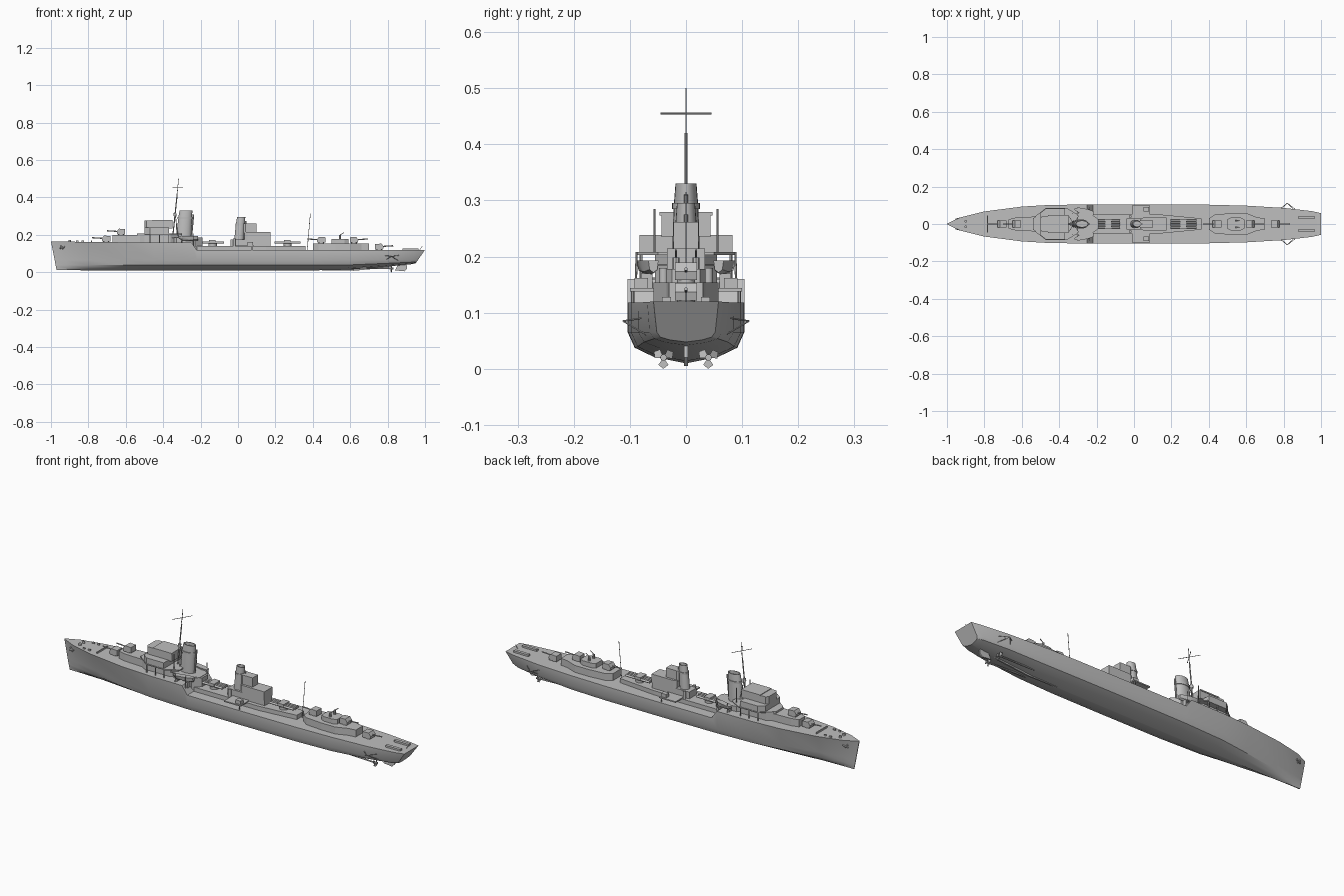
import bpy, bmesh, math
from mathutils import Vector, Matrix

if "Cube" in bpy.data.objects:
    bpy.data.objects.remove(bpy.data.objects["Cube"], do_unlink=True)

GREY = (.52, .52, .52, 1)
paint = bpy.data.materials.new("warship grey")
paint.use_nodes = True
paint.diffuse_color = GREY
paint.node_tree.nodes["Principled BSDF"].inputs["Base Color"].default_value = GREY


def finish(name, bm, smooth=None):
    """Turn a bmesh into a painted object, optionally smooth below an angle."""
    bmesh.ops.recalc_face_normals(bm, faces=bm.faces)
    mesh = bpy.data.meshes.new(name)
    bm.to_mesh(mesh)
    bm.free()
    mesh.materials.append(paint)
    if smooth:
        for face in mesh.polygons:
            face.use_smooth = True
        mesh.set_sharp_from_angle(angle=math.radians(smooth))
    obj = bpy.data.objects.new(name, mesh)
    bpy.context.collection.objects.link(obj)
    return obj


def loft(name, rings, smooth=None):
    """Skin closed rings of equal length and cap both ends."""
    bm = bmesh.new()
    loops = [[bm.verts.new(p) for p in ring] for ring in rings]
    count = len(loops[0])
    for low, high in zip(loops, loops[1:]):
        for i in range(count):
            j = (i + 1) % count
            bm.faces.new((low[i], low[j], high[j], high[i]))
    bm.faces.new(loops[0])
    bm.faces.new(loops[-1])
    return finish(name, bm, smooth)


def box(name, x0, x1, y0, y1, z0, z1):
    flat = [(x0, y0), (x1, y0), (x1, y1), (x0, y1)]
    return loft(name, [[(x, y, z) for x, y in flat] for z in (z0, z1)])


def house(name, half, z0, z1):
    """Deckhouse from half of its plan outline, mirrored across the centreline."""
    plan = half + [(x, -y) for x, y in reversed(half)]
    return loft(name, [[(x, y, z) for x, y in plan] for z in (z0, z1)])


def slab(name, side, y0, y1):
    """Side profile extruded across the ship."""
    return loft(name, [[(x, y, z) for x, z in side] for y in (y0, y1)])


def rod(name, start, end, radius, sides=8):
    start, end = Vector(start), Vector(end)
    bm = bmesh.new()
    turn = (end - start).to_track_quat('Z', 'Y').to_matrix().to_4x4()
    bmesh.ops.create_cone(bm, cap_ends=True, segments=sides, radius1=radius, radius2=radius,
                          depth=(end - start).length,
                          matrix=Matrix.Translation((start + end) / 2) @ turn)
    return finish(name, bm, 40)


def oval(x, z, length, width, sides=20):
    steps = [math.tau * i / sides for i in range(sides)]
    return [(x + length * math.cos(a), width * math.sin(a), z) for a in steps]


# Hull: position, deck half width, bilge half width, deck height, keel height, end rake
stations = [
    (-1, .002, .002, .165, .012, .03), (-.93, .035, .012, .164, .012, .015),
    (-.8, .067, .034, .162, .01, 0), (-.6, .093, .07, .16, .01, 0),
    (-.45, .102, .092, .16, .01, 0), (-.25, .104, .101, .16, .01, 0),
    (-.22, .104, .102, .118, .01, 0), (.1, .104, .104, .118, .01, 0),
    (.4, .103, .103, .118, .01, 0), (.6, .098, .098, .118, .014, 0),
    (.8, .086, .085, .118, .03, -.01), (.95, .069, .065, .119, .042, -.03),
    (1, .058, .052, .12, .048, -.05)]
rings = []
for x, deck, bilge, top, keel, rake in stations:
    rise = .065 - keel
    half = [(.002, keel), (bilge * .55, keel + rise * .2), (bilge * .88, keel + rise * .5),
            (bilge, keel + rise), (deck, top)]
    half = [(x + rake * (top - z) / (top - keel), y, z) for y, z in half]
    rings.append(half + [(px, -y, z) for px, y, z in reversed(half)])
loft("hull", rings, 28)
slab("skeg", [(.45, .02), (.45, .01), (.62, .008), (.8, .025), (.84, .045), (.6, .03)], -.004, .004)
slab("rudder", [(.84, .01), (.89, .005), (.905, .02), (.9, .05), (.86, .05)], -.004, .004)

# Propellers, shafts, guards and anchors on both sides
for s in (1, -1):
    hub = Vector((.82, s * .04, .02))
    rod("propeller_shaft", (.58, s * .035, .025), hub, .004)
    rod("propeller_hub", hub - Vector((.01, 0, 0)), hub + Vector((.012, 0, 0)), .006)
    for k in range(3):
        a = math.tau * k / 3 + .5
        out = Vector((0, math.cos(a), math.sin(a)))
        across = Vector((.4, -math.sin(a), math.cos(a))) * .009
        thick = Vector((.001, 0, 0))
        blade = [hub, hub + out * .013 + across, hub + out * .02, hub + out * .013 - across]
        loft("propeller_blade", [[p - thick for p in blade], [p + thick for p in blade]])
    tip = (.82, s * .112, .085)
    for x in (.78, .86):
        rod("propeller_guard", (x, s * .08, .09), tip, .0015, 6)
        rod("propeller_guard_brace", (x, s * .07, .06), tip, .0015, 6)
    rod("anchor_shank", (-.95, s * .024, .142), (-.935, s * .026, .125), .004)
    rod("anchor_arms", (-.953, s * .025, .128), (-.925, s * .032, .136), .004)

# Forward gun deck, bridge and wings
house("forward_deckhouse", [(-.67, .025), (-.63, .035), (-.52, .04)], .158, .198)
house("bridge_base", [(-.54, .03), (-.5, .055), (-.36, .055), (-.32, .03)], .158, .208)
house("bridge_platform", [(-.53, .04), (-.47, .086), (-.36, .086), (-.3, .05)], .203, .208)
house("bridge_wings", [(-.5, .06), (-.47, .083), (-.37, .083)], .205, .238)
house("upper_bridge", [(-.5, .03), (-.49, .044), (-.35, .044)], .235, .276)
box("bridge_roof", -.46, -.35, -.047, .047, .273, .279)
for s in (1, -1):
    for x in (-.47, -.42, -.37):
        rod("bridge_post", (x, s * .08, .158), (x, s * .08, .205), .0025, 6)
    rod("wing_lamp", (-.33, s * .056, .208), (-.33, s * .056, .285), .002, 6)

# Raised midship decks
house("funnel_house", [(-.36, .03), (-.33, .055), (-.23, .055), (-.19, .025)], .118, .185)
house("funnel_platform", [(-.36, .05), (-.29, .06), (-.2, .03)], .182, .187)
house("midship_house", [(-.22, .05), (.15, .05), (.36, .03)], .117, .14)
box("midship_platform", -.01, .085, -.1, .1, .138, .144)
box("engine_house", -.04, .175, -.03, .03, .138, .175)
house("aft_control_house", [(.035, .025), (.05, .034), (.175, .034)], .17, .214)
house("searchlight_block", [(.03, .015), (.04, .022), (.1, .022)], .21, .262)
for s in (1, -1):
    rod("platform_post", (.075, s * .095, .117), (.075, s * .095, .14), .003, 6)
    rod("ventilator", (-.02, s * .04, .14), (-.02, s * .04, .18), .008, 10)
    box("light_gun_tub", .05, .08, s * .08 - .012, s * .08 + .012, .144, .162)

# Funnels with a collar and a recessed top
for name, x, base, top, length, width in (("forward", -.29, .18, .33, .04, .022),
                                          ("after", .005, .165, .295, .026, .019)):
    lean = .012
    loft(name + "_funnel", [oval(x, base, length, width * 1.15),
                            oval(x + lean * .6, top - .04, length * .92, width),
                            oval(x + lean, top, length * .85, width * .85),
                            oval(x + lean, top, length * .75, width * .7),
                            oval(x + lean, top - .015, length * .75, width * .7)], 35)
    loft(name + "_funnel_collar", [oval(x + lean * .6, top - z, length, width * 1.15)
                                   for z in (.045, .035)], 35)
    rod(name + "_steam_pipe", (x + length, 0, base), (x + length + lean, 0, top - .02), .004)

# Masts with crossed yards
rod("foremast", (-.35, 0, .18), (-.325, 0, .42), .003)
rod("foremast_tip", (-.325, 0, .42), (-.318, 0, .5), .0015, 6)
for s in (1, -1):
    rod("yard", (-.35, s * .045, .455), (-.295, -s * .045, .455), .0015, 6)
    rod("foremast_leg", (-.32, s * .02, .187), (-.336, 0, .31), .002, 6)
rod("lookout", (-.338, 0, .3), (-.336, 0, .315), .008, 10)
rod("mainmast", (.37, 0, .118), (.387, 0, .315), .0015, 6)

# Ship's boats on chocks
for s in (1, -1):
    parts = []
    for along, wide, keel in ((-.055, .002, .02), (-.03, .014, .004), (.02, .015, .002), (.05, .009, .006)):
        half = [(0, keel), (wide * .75, keel + .006), (wide, .028)]
        ring = half + [(-w, h) for w, h in reversed(half[1:])]
        parts.append([(-.265 + along + .0 * w, s * (.068 - along * .2) + w, .165 + h) for w, h in ring])
    loft("ship_boat", parts, 40)
    for x in (-.3, -.24):
        box("boat_chock", x - .004, x + .004, s * .07 - .01, s * .07 + .01, .118, .17)
        rod("boat_davit", (x, s * .09, .118), (x, s * .088, .208), .002, 6)

# Torpedo tube banks
for x, length in ((-.135, .06), (.265, .07)):
    rod("tube_turntable", (x, 0, .138), (x, 0, .153), .022, 16)
    for k in range(4):
        y = (k - 1.5) * .012
        rod("torpedo_tube", (x - length, y, .159), (x + length, y, .159), .0058, 10)
    box("tube_shield", x - .02, x + .015, -.025, .025, .158, .172)

# After deckhouse and light gun platform
house("after_deckhouse", [(.4, .03), (.43, .05), (.52, .058), (.6, .058), (.66, .035), (.7, .03)], .117, .154)
house("after_gun_platform", [(.5, .025), (.52, .035), (.57, .035), (.59, .025)], .153, .178)
for s in (1, -1):
    rod("light_gun_mount", (.545, s * .018, .178), (.545, s * .018, .198), .006)
    rod("light_gun_barrel", (.54, s * .018, .195), (.565, s * .018, .212), .002, 6)
    box("depth_charge_rack", .88, .965, s * .035 - .008, s * .035 + .008, .117, .128)

# Main guns: position, deck height, facing
for x, z, facing in ((-.705, .16, -1), (-.625, .197, -1), (.445, .153, -1), (.62, .153, 1), (.755, .117, 1)):
    rod("gun_pedestal", (x, 0, z), (x, 0, z + .01), .016, 14)
    shield = [(-.022, .005), (.02, .005), (.024, .02), (.012, .036), (-.022, .034)]
    slab("gun_shield", [(x + facing * a, z + h) for a, h in shield], -.02, .02)
    rod("gun_barrel", (x, 0, z + .02), (x + facing * .075, 0, z + .025), .003)

# Deck fittings and flagstaffs
box("breakwater", -.785, -.78, -.045, .045, .16, .17)
for s in (1, -1):
    rod("capstan", (-.9, s * .015, .163), (-.9, s * .015, .173), .007, 10)
    for x in (-.86, -.83):
        box("bollard", x - .006, x + .006, s * .038 - .003, s * .038 + .003, .16, .17)
rod("stern_staff", (.97, 0, .118), (.985, 0, .14), .001, 6)
